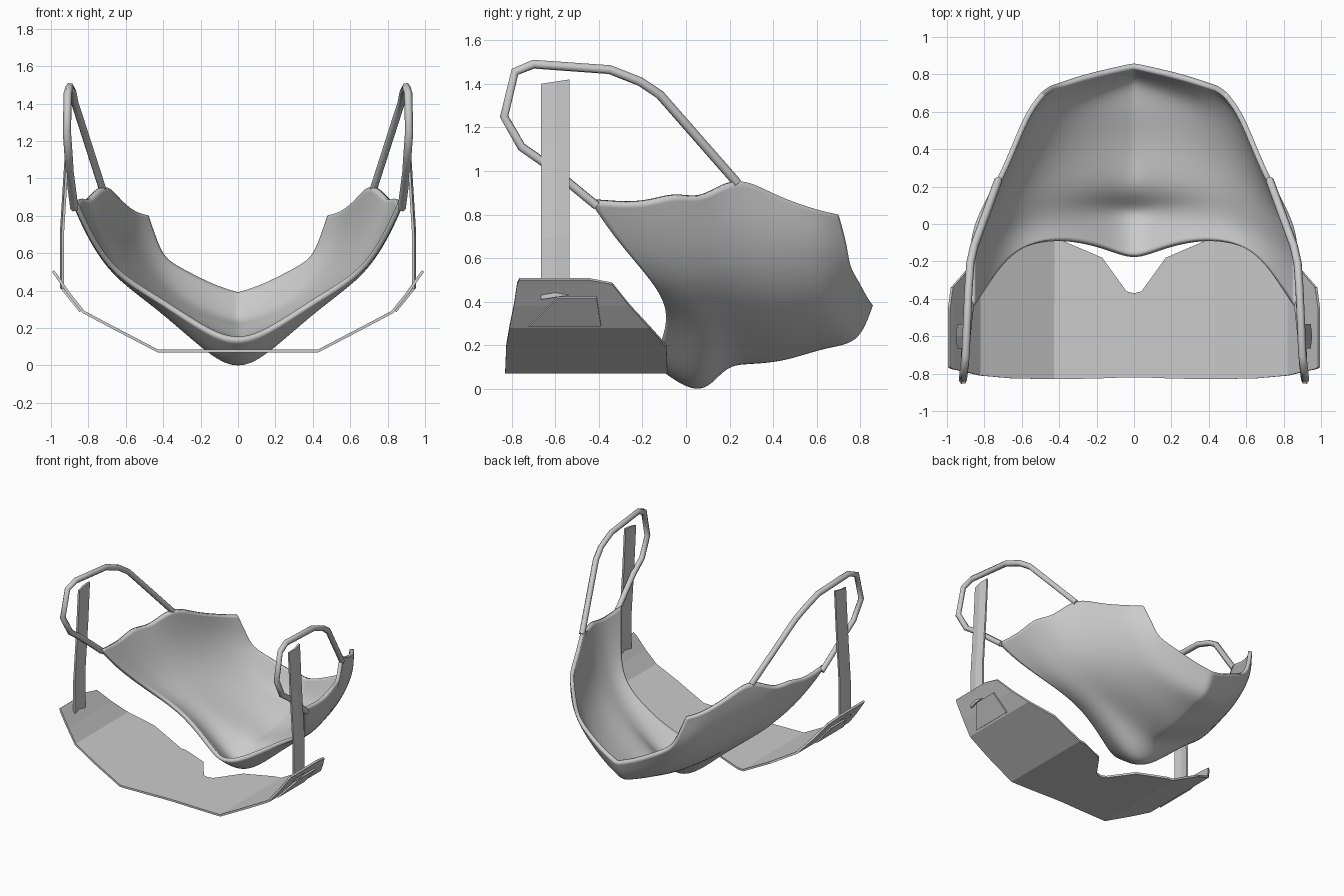
import bpy, bmesh

if "Cube" in bpy.data.objects:
    bpy.data.objects.remove(bpy.data.objects["Cube"])


def grid_object(name, rows, thickness, offset=-1.0, smooth_levels=0):
    """Half-surface from rows of points (outward = down), mirrored in x and thickened."""
    bm = bmesh.new()
    vs = [[bm.verts.new(p) for p in row] for row in rows]
    for a, b in zip(vs, vs[1:]):
        for i in range(len(a) - 1):
            bm.faces.new((a[i], b[i], b[i + 1], a[i + 1]))
    crease = bm.edges.layers.float.new("crease_edge")
    if smooth_levels:
        for a, b in zip(vs[3:], vs[4:]):
            bm.edges.get((a[0], b[0]))[crease] = 0.45
    for f in bm.faces:
        f.smooth = smooth_levels > 0
    me = bpy.data.meshes.new(name)
    bm.to_mesh(me)
    bm.free()
    ob = bpy.data.objects.new(name, me)
    bpy.context.collection.objects.link(ob)
    m = ob.modifiers.new("Mirror", 'MIRROR')
    m.use_clip = True
    if smooth_levels:
        s = ob.modifiers.new("Subsurf", 'SUBSURF')
        s.levels = s.render_levels = smooth_levels
        s.boundary_smooth = 'PRESERVE_CORNERS'
    t = ob.modifiers.new("Solidify", 'SOLIDIFY')
    t.thickness = thickness
    t.offset = offset
    return ob


# Jaw shell: rows run from the front rim to the nose end, centre to side
grid_object("jaw_shell", [
    [(0, -.20, .12), (.15, -.13, .16), (.42, -.07, .34), (.67, -.14, .48), (.80, -.32, .68), (.88, -.44, .86)],
    [(0, .02, -.04), (.14, .02, .02), (.42, .02, .30), (.67, -.04, .46), (.81, -.14, .68), (.88, -.20, .84)],
    [(0, .12, -.01), (.15, .12, .06), (.42, .11, .29), (.67, .05, .48), (.80, -.03, .70), (.87, -.05, .90)],
    [(0, .20, .11), (.17, .20, .16), (.43, .18, .31), (.66, .15, .50), (.78, .09, .72), (.82, .08, .86)],
    [(0, .43, .11), (.17, .42, .165), (.41, .38, .30), (.61, .33, .50), (.71, .28, .74), (.735, .23, .99)],
    [(0, .64, .19), (.16, .62, .22), (.37, .58, .33), (.54, .52, .50), (.63, .47, .70), (.66, .40, .89)],
    [(0, .80, .20), (.15, .75, .25), (.34, .69, .36), (.46, .67, .50), (.55, .65, .66), (.58, .60, .82)],
    [(0, .86, .38), (.14, .83, .42), (.30, .79, .50), (.41, .75, .56), (.45, .74, .66), (.50, .70, .80)],
], 0.028, smooth_levels=3)

# Folded collar plate: x, z, front y, rear y of each fold line
collar = [(0, .07, -.82, -.37), (.04, .07, -.82, -.36), (.17, .07, -.825, -.18),
          (.38, .07, -.83, -.09), (.43, .07, -.83, -.085), (.66, .19, -.825, -.09),
          (.83, .28, -.81, -.17), (.91, .38, -.79, -.26), (.98, .48, -.775, -.34),
          (.995, .50, -.765, -.45)]
grid_object("collar_plate", [[(x, yf, z) for x, z, yf, yr in collar],
                             [(x, yr, z) for x, z, yf, yr in collar]], 0.015)

# Raised trapezoid panel on each collar wing
grid_object("collar_wing_panel", [[(.847, -.72, .285), (.952, -.59, .415)],
                                  [(.847, -.39, .285), (.952, -.41, .415)]], 0.012)

# Upright flat straps rising from the collar wings
upright = [(.945, .42), (.945, .70), (.935, .86), (.92, 1.10), (.905, 1.41)]
grid_object("upright_strap", [[(x, -.665, z - .01) for x, z in upright],
                              [(x + .008, -.60, z) for x, z in upright],
                              [(x, -.535, z + .01) for x, z in upright]], 0.014)

# Ear loops: tubes from the cheek top round to the jaw corner
loop = [(.725, .235, .945), (.855, -.12, 1.35), (.875, -.21, 1.41), (.885, -.35, 1.465),
        (.90, -.70, 1.49), (.91, -.785, 1.455), (.915, -.835, 1.25), (.905, -.755, 1.11),
        (.90, -.64, 1.03), (.875, -.41, .84)]
cu = bpy.data.curves.new("ear_loop", 'CURVE')
cu.dimensions = '3D'
cu.bevel_depth = 0.022
cu.bevel_resolution = 1
cu.use_fill_caps = True
for side in (1, -1):
    sp = cu.splines.new('POLY')
    sp.points.add(len(loop) - 1)
    for p, (x, y, z) in zip(sp.points, loop):
        p.co = (side * x, y, z, 1)
bpy.context.collection.objects.link(bpy.data.objects.new("ear_loop", cu))
